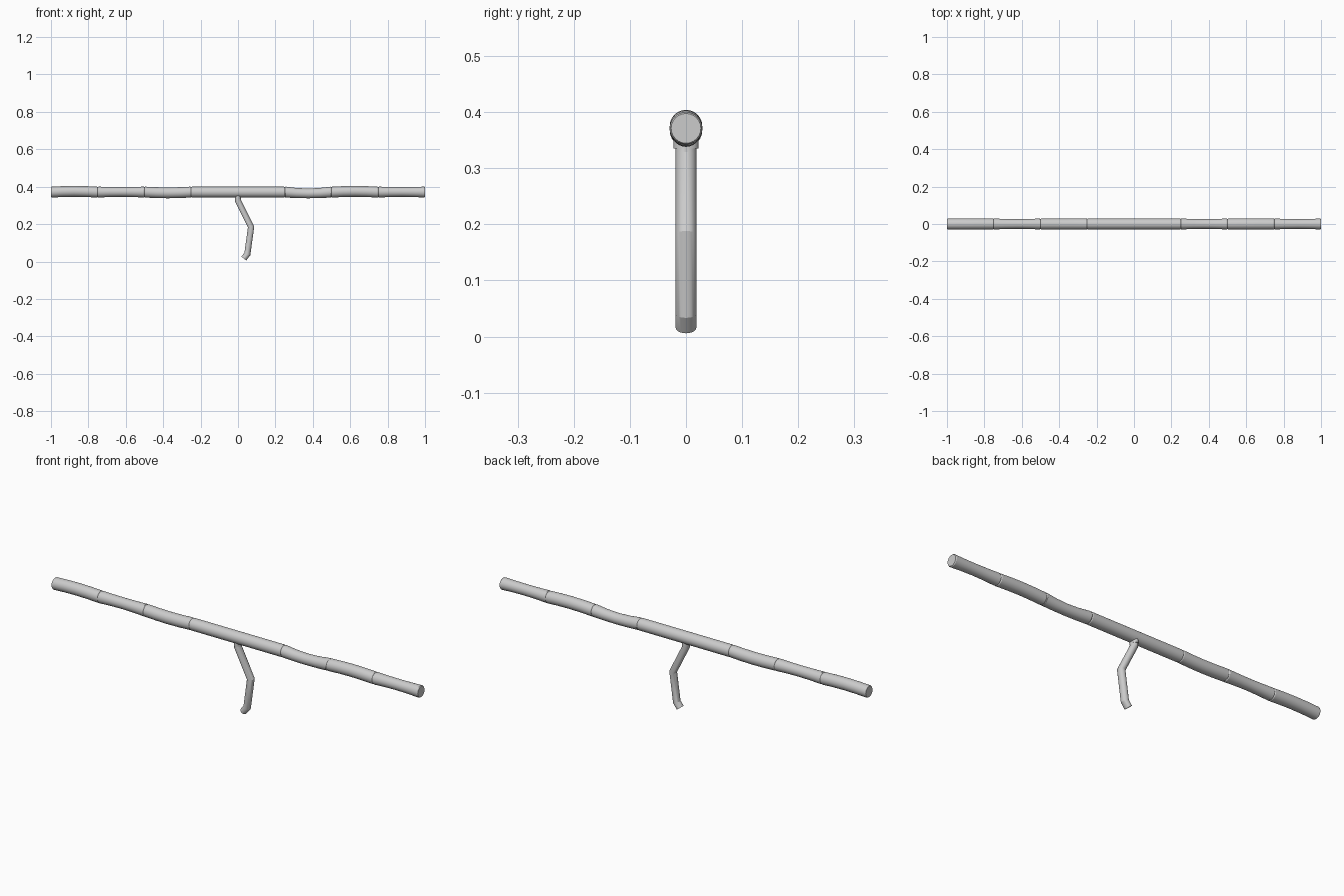
import bpy, bmesh, math
from mathutils import Vector

if "Cube" in bpy.data.objects:
    bpy.data.objects.remove(bpy.data.objects["Cube"])

SIDES = 24


def tube(name, stations):
    """Capped tube in the XZ plane; stations are (x, z, radius_y, radius_in_plane)."""
    bm = bmesh.new()
    pts = [Vector((s[0], 0, s[1])) for s in stations]
    rings = []
    for i, (p, s) in enumerate(zip(pts, stations)):
        a = (p - pts[i - 1]).normalized() if i else None
        b = (pts[i + 1] - p).normalized() if i + 1 < len(pts) else None
        t = ((a or b) + (b or a)).normalized()
        n = Vector((-t.z, 0, t.x))
        stretch = 1 / max(0.6, t.dot(b or a))      # mitre the bends
        ring = []
        for k in range(SIDES):
            w = 2 * math.pi * k / SIDES
            ring.append(bm.verts.new(p + n * (s[3] * stretch * math.cos(w))
                                     + Vector((0, s[2] * math.sin(w), 0))))
        rings.append(ring)
    for r0, r1 in zip(rings, rings[1:]):
        for k in range(SIDES):
            j = (k + 1) % SIDES
            bm.faces.new((r0[k], r0[j], r1[j], r1[k]))
    bm.faces.new(rings[0])
    bm.faces.new(rings[-1])
    bmesh.ops.recalc_face_normals(bm, faces=bm.faces)
    me = bpy.data.meshes.new(name)
    bm.to_mesh(me)
    bm.free()
    ob = bpy.data.objects.new(name, me)
    bpy.context.collection.objects.link(ob)
    bpy.ops.object.select_all(action='DESELECT')
    ob.select_set(True)
    bpy.context.view_layer.objects.active = ob
    bpy.ops.object.shade_smooth_by_angle(angle=math.radians(25))
    return ob


# long pole: straight centre and six slightly bent sections with bevelled ends
Z, R, E = 0.371, 0.029, 0.004
segments = [(-1, -0.75, 0.004, 0.029), (-0.75, -0.5, 0.001, 0.026),
            (-0.5, -0.25, -0.004, 0.029), (-0.25, 0.25, 0, 0.029),
            (0.25, 0.5, -0.007, 0.026), (0.5, 0.75, 0.004, 0.029),
            (0.75, 1, 0.001, 0.026)]
for i, (x0, x1, dz, rm) in enumerate(segments):
    c = (x0 + x1) / 2
    mids = [(c + d * (x1 - x0), Z + dz * f, R + (rm - R) * f, R + (rm - R) * f)
            for d, f in ((-0.25, 0.7), (0, 1), (0.25, 0.7))]
    tube(f"pole_section_{i + 1}",
         [(x0, Z, R - 0.0025, R - 0.0025), (x0 + E, Z, R, R)] + mids
         + [(x1 - E, Z, R, R), (x1, Z, R - 0.0025, R - 0.0025)])

# collar under the pole
tube("handle_collar", [(0, 0.365, 0.022, 0.016), (0, 0.335, 0.022, 0.016)])

# crooked handle
H = 0.0185
tube("handle", [(x, z, H, 0.0165) for x, z in
                ((0, 0.35), (0, 0.325), (0.07, 0.185), (0.05, 0.04), (0.031, 0.016))])
